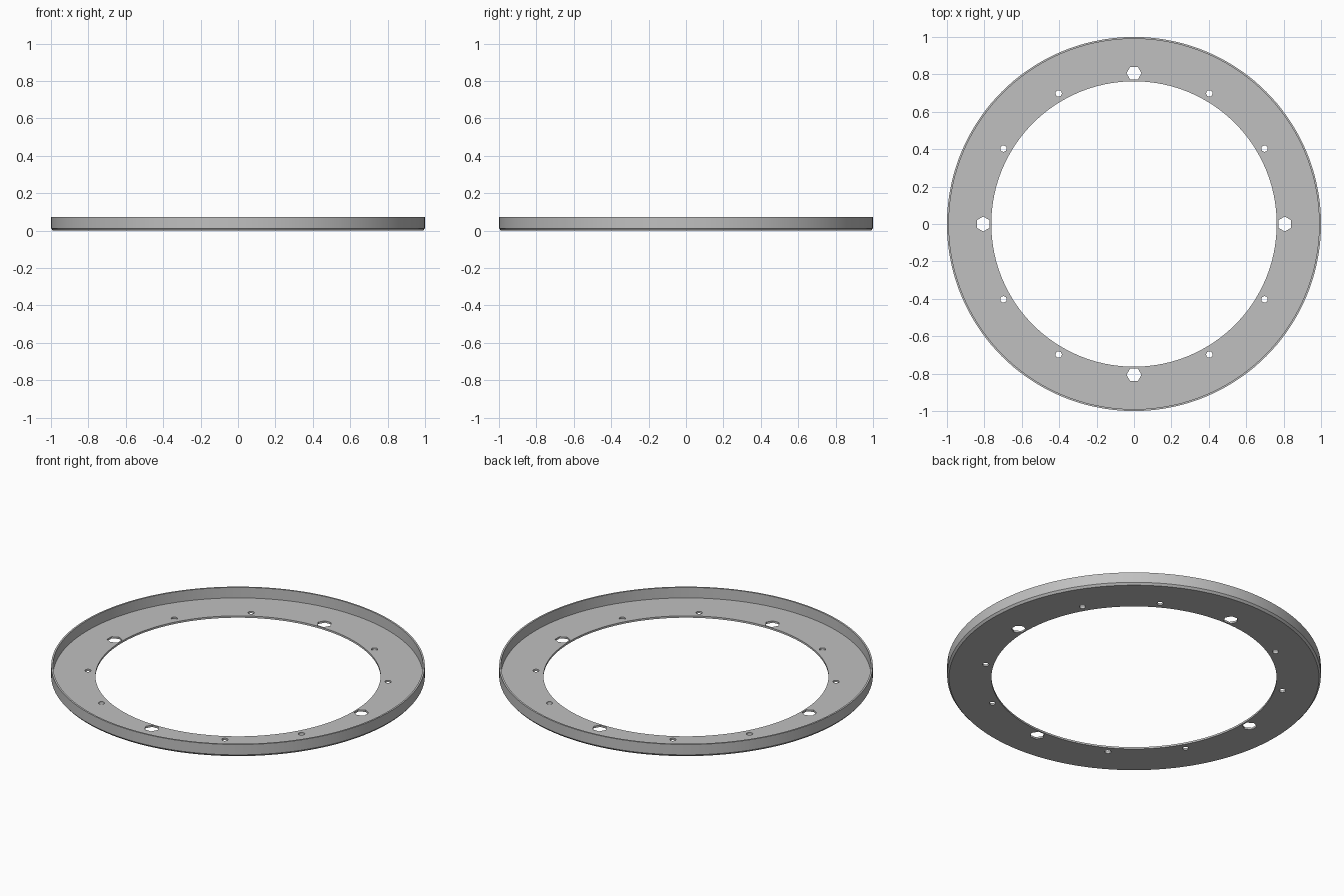
import bpy, bmesh, math
from mathutils import Matrix, Vector

if "Cube" in bpy.data.objects:
    bpy.data.objects.remove(bpy.data.objects["Cube"])

OUTER, INNER, HEIGHT = 1.0, 0.763, 0.073
WALL, FLOOR, CHAMFER = 0.01, 0.011, 0.01
HOLE_CIRCLE = 0.806
SEGMENTS = 144

# Single grey material
grey = bpy.data.materials.new("light_grey")
grey.use_nodes = True
colour = (0.53, 0.53, 0.53, 1)
grey.diffuse_color = colour
grey.node_tree.nodes["Principled BSDF"].inputs["Base Color"].default_value = colour


def make_object(name, bm):
    bmesh.ops.recalc_face_normals(bm, faces=bm.faces)
    mesh = bpy.data.meshes.new(name)
    bm.to_mesh(mesh)
    bm.free()
    mesh.materials.append(grey)
    obj = bpy.data.objects.new(name, mesh)
    bpy.context.collection.objects.link(obj)
    return obj


def add_prism(bm, angle, radius, sides):
    """Upright prism on the hole circle, one corner pointing along the circle."""
    place = Matrix.Rotation(angle, 4, 'Z') @ Matrix.Translation((HOLE_CIRCLE, 0, -0.05))
    corners = []
    for i in range(sides):
        t = math.pi / 2 + math.tau * i / sides
        corners.append(bm.verts.new(place @ Vector((radius * math.cos(t), radius * math.sin(t), 0))))
    base = bm.faces.new(corners)
    top = bmesh.ops.extrude_face_region(bm, geom=[base])["geom"]
    bmesh.ops.translate(bm, vec=(0, 0, 0.1),
                        verts=[v for v in top if isinstance(v, bmesh.types.BMVert)])


# Flanged ring: L-shaped section turned about the z axis
section = [(INNER, 0), (OUTER - CHAMFER, 0), (OUTER, CHAMFER + 0.002), (OUTER, HEIGHT),
           (OUTER - WALL, HEIGHT), (OUTER - WALL, FLOOR), (INNER, FLOOR)]
bm = bmesh.new()
points = [bm.verts.new((r, 0, z)) for r, z in section]
edges = [bm.edges.new((p, points[i - 1])) for i, p in enumerate(points)]
bmesh.ops.spin(bm, geom=points + edges, cent=(0, 0, 0), axis=(0, 0, 1),
               angle=math.tau, steps=SEGMENTS)
bmesh.ops.remove_doubles(bm, verts=bm.verts, dist=0.0001)
ring = make_object("flanged_ring", bm)

# Hole cutters: hexagons on the axes, small round holes between them
bm = bmesh.new()
for step in range(12):
    angle = math.tau * step / 12
    if step % 3 == 0:
        add_prism(bm, angle, 0.04, 6)
    else:
        add_prism(bm, angle, 0.017, 24)
cutter = make_object("hole_cutter", bm)
cutter.hide_render = True

cut = ring.modifiers.new("holes", 'BOOLEAN')
cut.operation = 'DIFFERENCE'
cut.solver = 'EXACT'
cut.object = cutter

bpy.ops.object.select_all(action='DESELECT')
bpy.context.view_layer.objects.active = ring
ring.select_set(True)
bpy.ops.object.modifier_apply(modifier=cut.name)
bpy.data.objects.remove(cutter)

# Smooth curved walls, crisp edges
bpy.ops.object.shade_smooth_by_angle(angle=math.radians(30))
